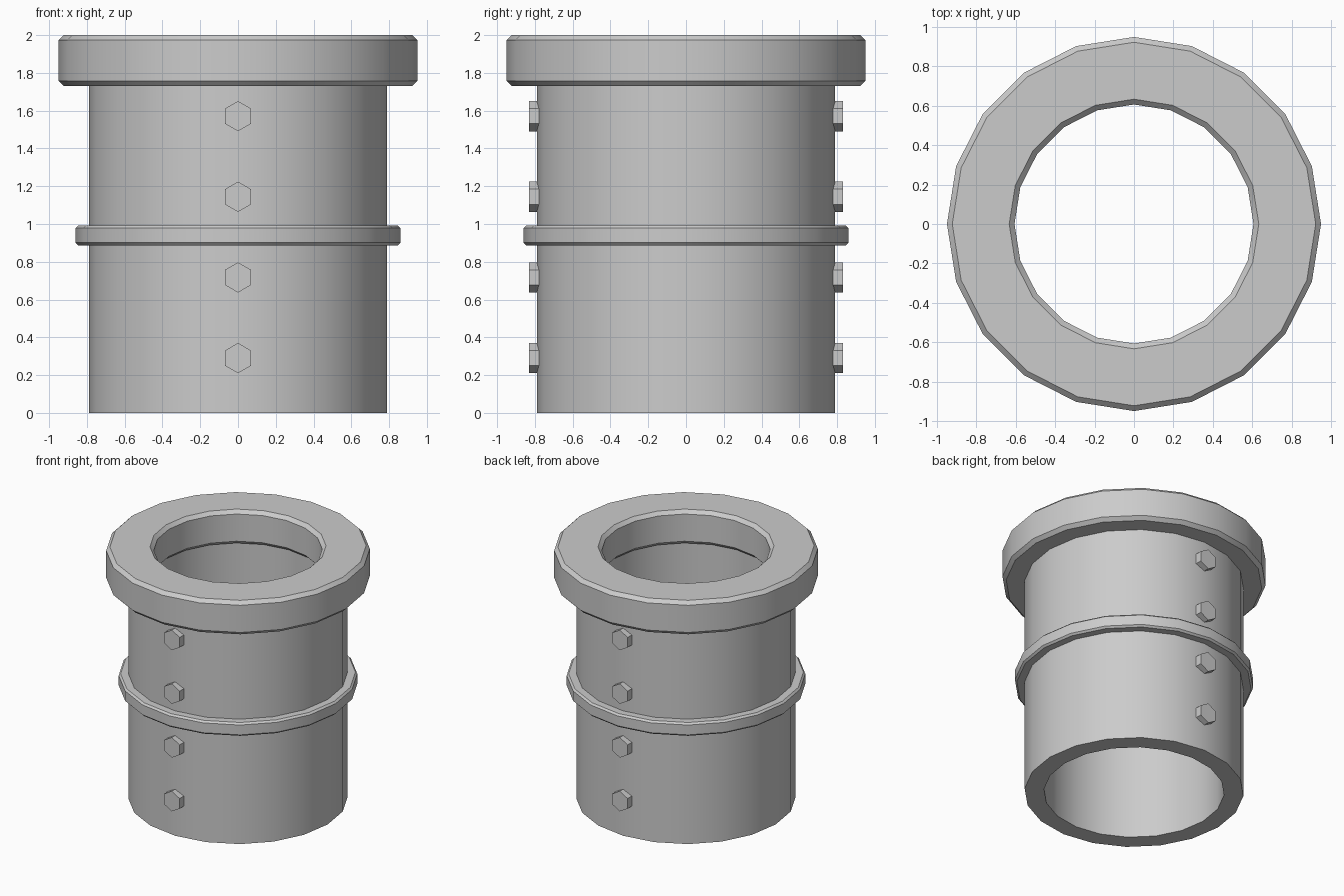
import bpy, bmesh
from math import pi, sin, cos

if "Cube" in bpy.data.objects:
    bpy.data.objects.remove(bpy.data.objects["Cube"])

SIDES = 20


def finish(name, bm):
    bmesh.ops.recalc_face_normals(bm, faces=bm.faces)
    mesh = bpy.data.meshes.new(name)
    bm.to_mesh(mesh)
    bm.free()
    ob = bpy.data.objects.new(name, mesh)
    bpy.context.collection.objects.link(ob)
    return ob


def lathe(name, profile):
    """Revolve a closed (radius, z) profile around the z axis."""
    bm = bmesh.new()
    rings = [[bm.verts.new((r * cos(2 * pi * i / SIDES), r * sin(2 * pi * i / SIDES), z))
              for r, z in profile] for i in range(SIDES)]
    n = len(profile)
    for i in range(SIDES):
        a, b = rings[i], rings[(i + 1) % SIDES]
        for j in range(n):
            k = (j + 1) % n
            bm.faces.new((a[j], b[j], b[k], a[k]))
    ob = finish(name, bm)
    bpy.ops.object.select_all(action='DESELECT')
    ob.select_set(True)
    bpy.context.view_layer.objects.active = ob
    bpy.ops.object.shade_smooth_by_angle(angle=pi / 6)


def box_profile(r0, r1, z0, z1, c=0):
    """Rectangular section with optional chamfered corners."""
    if not c:
        return [(r0, z0), (r1, z0), (r1, z1), (r0, z1)]
    return [(r0 + c, z0), (r1 - c, z0), (r1, z0 + c), (r1, z1 - c),
            (r1 - c, z1), (r0 + c, z1), (r0, z1 - c), (r0, z0 + c)]


# Pipe wall, top flange and middle band
lathe("pipe_body", box_profile(0.65, 0.79, 0, 1.75))
lathe("top_flange", box_profile(0.607, 0.95, 1.73, 2.0, 0.027))
lathe("middle_band", box_profile(0.74, 0.86, 0.887, 0.993, 0.014))

# Hexagonal bolts in a column on the front and the back
for side, label in ((-1, "front"), (1, "back")):
    for n, z in enumerate((0.29, 0.717, 1.144, 1.571)):
        bm = bmesh.new()
        loops = [[bm.verts.new((0.08 * sin(pi * i / 3), side * y, z + 0.08 * cos(pi * i / 3)))
                  for i in range(6)] for y in (0.75, 0.832)]
        for loop in loops:
            bm.faces.new(loop)
        for i in range(6):
            k = (i + 1) % 6
            bm.faces.new((loops[0][i], loops[0][k], loops[1][k], loops[1][i]))
        finish(f"{label}_bolt_{n + 1}", bm)
